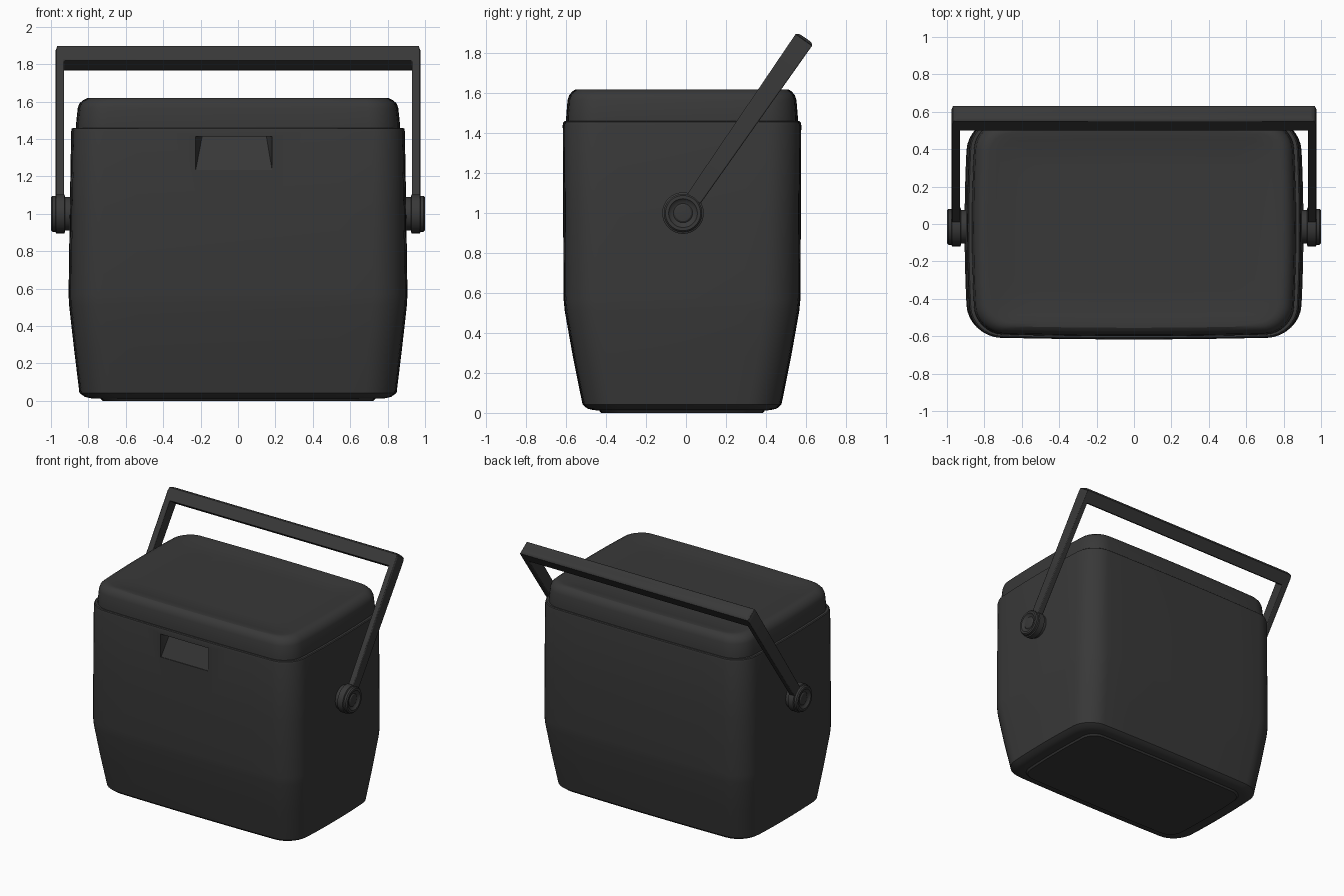
import bpy, bmesh, math
from mathutils import Vector

if "Cube" in bpy.data.objects:
    bpy.data.objects.remove(bpy.data.objects["Cube"])

CY = -0.02                      # body centre in y
PIVOT = Vector((0, -0.015, 1.0))
ALONG = Vector((0, 0.569, 0.822))    # handle direction
ACROSS = Vector((0, 0.822, -0.569))

mat = bpy.data.materials.new("dark_grey")
mat.diffuse_color = (0.04, 0.04, 0.04, 1)
mat.use_nodes = True
mat.node_tree.nodes["Principled BSDF"].inputs["Base Color"].default_value = mat.diffuse_color


def finish(name, bm, angle=30):
    bmesh.ops.recalc_face_normals(bm, faces=bm.faces)
    me = bpy.data.meshes.new(name)
    bm.to_mesh(me)
    bm.free()
    ob = bpy.data.objects.new(name, me)
    bpy.context.collection.objects.link(ob)
    me.materials.append(mat)
    smooth(ob, angle)
    return ob


def smooth(ob, angle=30):
    ob.data.shade_smooth()
    ob.data.set_sharp_from_angle(angle=math.radians(angle))


def ring(z, hx, hy, r, corner=8, side=8):
    """Rounded rectangle with slightly bowed sides."""
    pts = []
    arcs = []
    for k, (sx, sy) in enumerate([(1, 1), (-1, 1), (-1, -1), (1, -1)]):
        arcs.append([Vector((sx * (hx - r) + r * math.cos(a), sy * (hy - r) + r * math.sin(a), z))
                     for a in [math.pi / 2 * (k + i / corner) for i in range(corner + 1)]])
    for k in range(4):
        pts += arcs[k]
        a, b = arcs[k][-1], arcs[(k + 1) % 4][0]
        pts += [a.lerp(b, i / side) for i in range(1, side)]
    return [Vector((p.x * (1 - 0.022 * (p.y / hy) ** 2),
                    p.y * (1 - 0.022 * (p.x / hx) ** 2) + CY, z)) for p in pts]


def skin(bm, loops):
    """Join loops of equal length and cap both ends."""
    vl = [[bm.verts.new(p) for p in l] for l in loops]
    n = len(vl[0])
    for a, b in zip(vl, vl[1:]):
        for i in range(n):
            bm.faces.new((a[i], a[(i + 1) % n], b[(i + 1) % n], b[i]))
    bm.faces.new(vl[0][::-1])
    bm.faces.new(vl[-1])


# tub: base pad, tapered lower wall, upright upper wall, lip
bm = bmesh.new()
skin(bm, [ring(*p) for p in [
    (0.0, .725, .405, .10), (.012, .735, .415, .10), (.014, .79, .445, .14),
    (.022, .82, .475, .15), (.042, .848, .498, .16), (.28, .877, .546, .165),
    (.51, .903, .587, .17), (.57, .906, .593, .17), (1.0, .900, .595, .165),
    (1.44, .892, .597, .16), (1.455, .889, .594, .16), (1.46, .883, .588, .155),
    (1.46, .82, .53, .11)]])
body = finish("cooler_body", bm)

# finger notch cut into the front
bm = bmesh.new()
for p in [(-.192, -.545, 1.412), (.152, -.545, 1.412)] + [
        (x, y, z) for x in (-.226, .182) for z in (1.235, 1.412) for y in (-.611, -.7)]:
    bm.verts.new(p)
bmesh.ops.convex_hull(bm, input=bm.verts)
cutter = finish("notch_cutter", bm)
mod = body.modifiers.new("notch", 'BOOLEAN')
mod.object = cutter
mod.operation = 'DIFFERENCE'
mod.solver = 'EXACT'
bpy.context.view_layer.objects.active = body
bpy.ops.object.modifier_apply(modifier="notch")
bpy.data.objects.remove(cutter)
smooth(body)

# lid with rounded shoulder and shallow dished top
bm = bmesh.new()
skin(bm, [ring(*p) for p in [
    (1.44, .866, .580, .15), (1.48, .866, .580, .15), (1.565, .857, .573, .145),
    (1.59, .848, .565, .14), (1.608, .828, .550, .13), (1.618, .808, .535, .12),
    (1.619, .785, .515, .11), (1.612, .74, .475, .10), (1.602, .66, .40, .10),
    (1.600, .60, .34, .10)]])
finish("lid", bm)

# carrying handle: U outline (x, t) given thickness across, then tilted back
half = [(.975, 0), (.975, 1.035), (.967, 1.058), (.945, 1.07)]
inner = [(.93, .968), (.93, 0)]
outline = half + [(-x, t) for x, t in half[::-1]] + [(-x, t) for x, t in inner[::-1]] + inner
bm = bmesh.new()
skin(bm, [[Vector((x, n, t)) for x, t in outline] for n in (-1, 1)])
for v in bm.verts:
    v.co.y = 0.004 + v.co.y * (0.04 + 0.010 * v.co.z)
top = [e for e in bm.edges if all(v.co.z > 1.03 for v in e.verts)
       and abs(e.verts[0].co.y - e.verts[1].co.y) < 1e-5]
bmesh.ops.bevel(bm, geom=top, offset=.027, segments=2, profile=.5, affect='EDGES')
for v in bm.verts:
    v.co = PIVOT + Vector((v.co.x, 0, 0)) + ACROSS * v.co.y + ALONG * v.co.z
handle = finish("carry_handle", bm)
bev = handle.modifiers.new("soft_edges", 'BEVEL')
bev.width = .006
bev.segments = 2

# pivot hubs on both sides: (x, radius) lathe with dished cap
HUB = [(.87, .090), (.925, .090), (.927, .104), (.972, .104), (.976, .096),
       (.992, .096), (1.0, .088), (1.0, .072), (.990, .062), (.986, .048), (.992, .040),
       (.994, .015)]
for side, s in (("left", -1), ("right", 1)):
    bm = bmesh.new()
    skin(bm, [[PIVOT + Vector((s * x, r * math.cos(a), r * math.sin(a)))
               for a in [2 * math.pi * i / 40 for i in range(40)]] for x, r in HUB])
    finish(side + "_handle_hub", bm)
